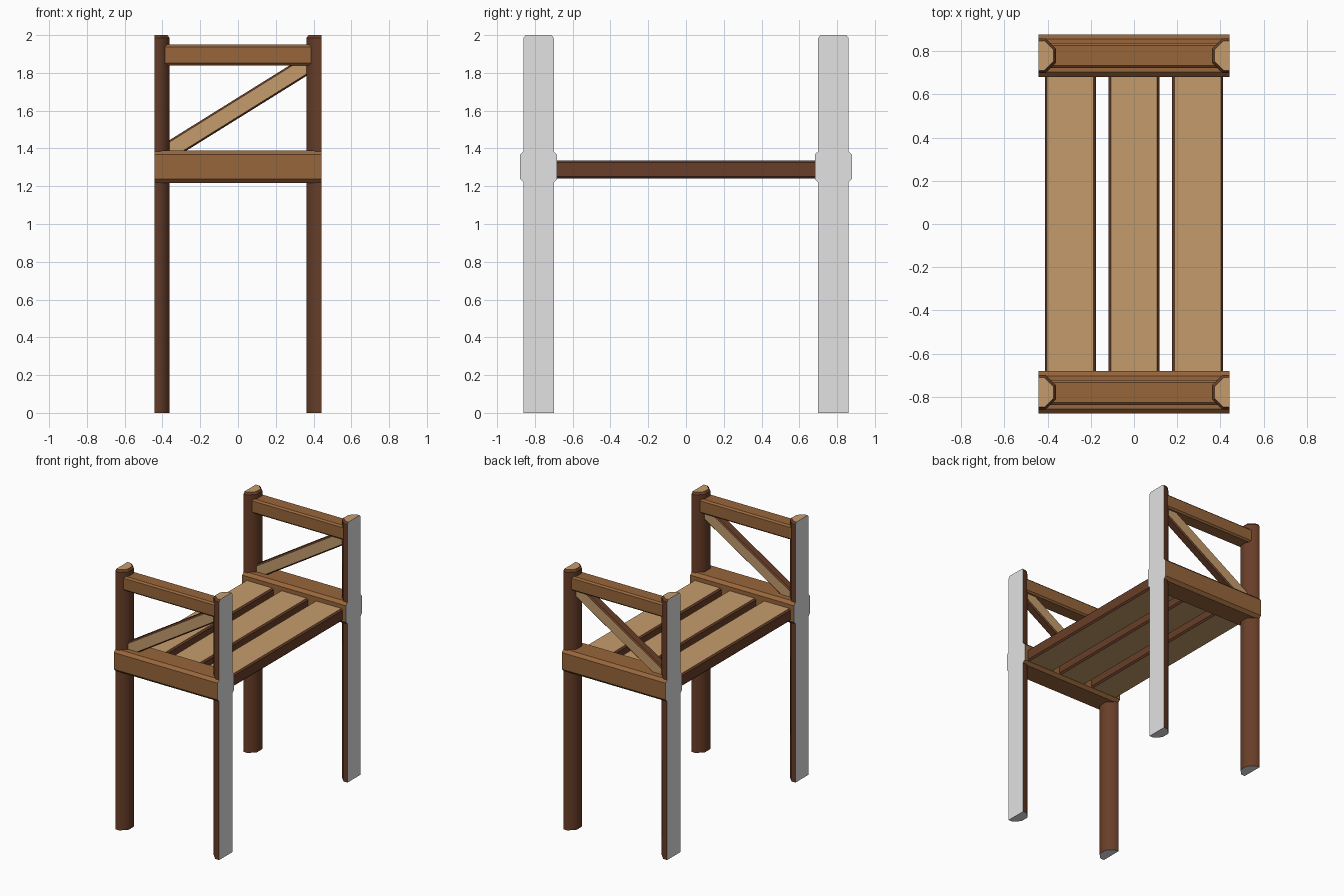
import bpy, bmesh, math
from mathutils import Matrix, Vector

if "Cube" in bpy.data.objects:
    bpy.data.objects.remove(bpy.data.objects["Cube"])


def material(name, rgb):
    m = bpy.data.materials.new(name)
    m.diffuse_color = (*rgb, 1)
    m.use_nodes = True
    m.node_tree.nodes["Principled BSDF"].inputs["Base Color"].default_value = m.diffuse_color
    return m


TAN, BROWN, DARK, GRAY = range(4)
MATS = [material("light_wood", (0.56, 0.335, 0.15)),
        material("brown_wood", (0.31, 0.133, 0.043)),
        material("dark_wood", (0.14, 0.048, 0.021)),
        material("cut_gray", (0.76, 0.76, 0.76))]


def loft(name, rings, rule, matrix=Matrix(), smooth=None):
    """Join equal point rings into a closed solid; rule(normal) picks the colour."""
    bm = bmesh.new()
    vs = [[bm.verts.new(p) for p in r] for r in rings]
    n = len(rings[0])
    for a, b in zip(vs, vs[1:]):
        for i in range(n):
            j = (i + 1) % n
            bm.faces.new((a[i], a[j], b[j], b[i]))
    bm.faces.new(vs[0])
    bm.faces.new(vs[-1])
    bmesh.ops.recalc_face_normals(bm, faces=bm.faces)
    bm.normal_update()
    for f in bm.faces:
        f.material_index = rule(f.normal)
        f.smooth = bool(smooth and smooth(f.normal))
    for e in bm.edges:
        e.smooth = all(f.smooth for f in e.link_faces)
    bm.transform(matrix)
    me = bpy.data.meshes.new(name)
    bm.to_mesh(me)
    bm.free()
    for m in MATS:
        me.materials.append(m)
    ob = bpy.data.objects.new(name, me)
    bpy.context.collection.objects.link(ob)
    return ob


def beam(name, half_len, hw, hh, c, rule, matrix):
    """Chamfered bar along local x, half width hw in y and half height hh in z."""
    prof = [(hw, hh - c), (hw - c, hh), (c - hw, hh), (-hw, hh - c),
            (-hw, c - hh), (c - hw, -hh), (hw - c, -hh), (hw, c - hh)]
    return loft(name, [[(x, y, z) for y, z in prof] for x in (-half_len, half_len)],
                rule, matrix)


# Half-octagon posts, cut flat on the outer side
def post(name, sx, y):
    R, k = 0.08, 0.08 * math.tan(math.pi / 8)
    prof = [(0, -R), (k, -R), (R, -k), (R, k), (k, R), (0, R)]
    rings = [[(sx * (0.442 - px * s), y + py * s, z) for px, py in prof]
             for z, s in ((0, 1), (1.985, 1), (2.0, 0.85))]

    def rule(n):
        if n.x * sx > 0.9 or n.z < -0.9:
            return GRAY
        return TAN if n.z > 0.9 else DARK
    loft(name, rings, rule, smooth=lambda n: abs(n.z) < 0.1 and n.x * sx < 0.9)


for side, y in (("front", -0.78), ("back", 0.78)):
    for lr, sx in (("left", -1), ("right", 1)):
        post(f"{side}_{lr}_post", sx, y)

    # Wide side board with cut gray ends
    beam(f"{side}_side_board", 0.442, 0.098, 0.086, 0.022,
         lambda n: GRAY if abs(n.x) > 0.9 else BROWN,
         Matrix.Translation((0, y, 1.303)))

    # Hand rail
    beam(f"{side}_hand_rail", 0.41, 0.058, 0.055, 0.012,
         lambda n: BROWN, Matrix.Translation((0, y, 1.895)))

    # Diagonal brace: light faces, dark edges
    beam(f"{side}_brace", 0.44, 0.035, 0.0475, 0.009,
         lambda n: TAN if abs(n.y) > 0.9 else DARK,
         Matrix.Translation((0, y, 1.614)) @ Matrix.Rotation(-math.radians(31.9), 4, 'Y'))

# Walkway planks: light top and bottom, dark edges
for name, x in (("left", -0.295), ("middle", 0.0), ("right", 0.295)):
    beam(f"{name}_plank", 0.74, 0.118, 0.048, 0.011,
         lambda n: TAN if abs(n.z) > 0.9 else DARK,
         Matrix.Translation((x, 0, 1.288)) @ Matrix.Rotation(math.pi / 2, 4, 'Z'))
